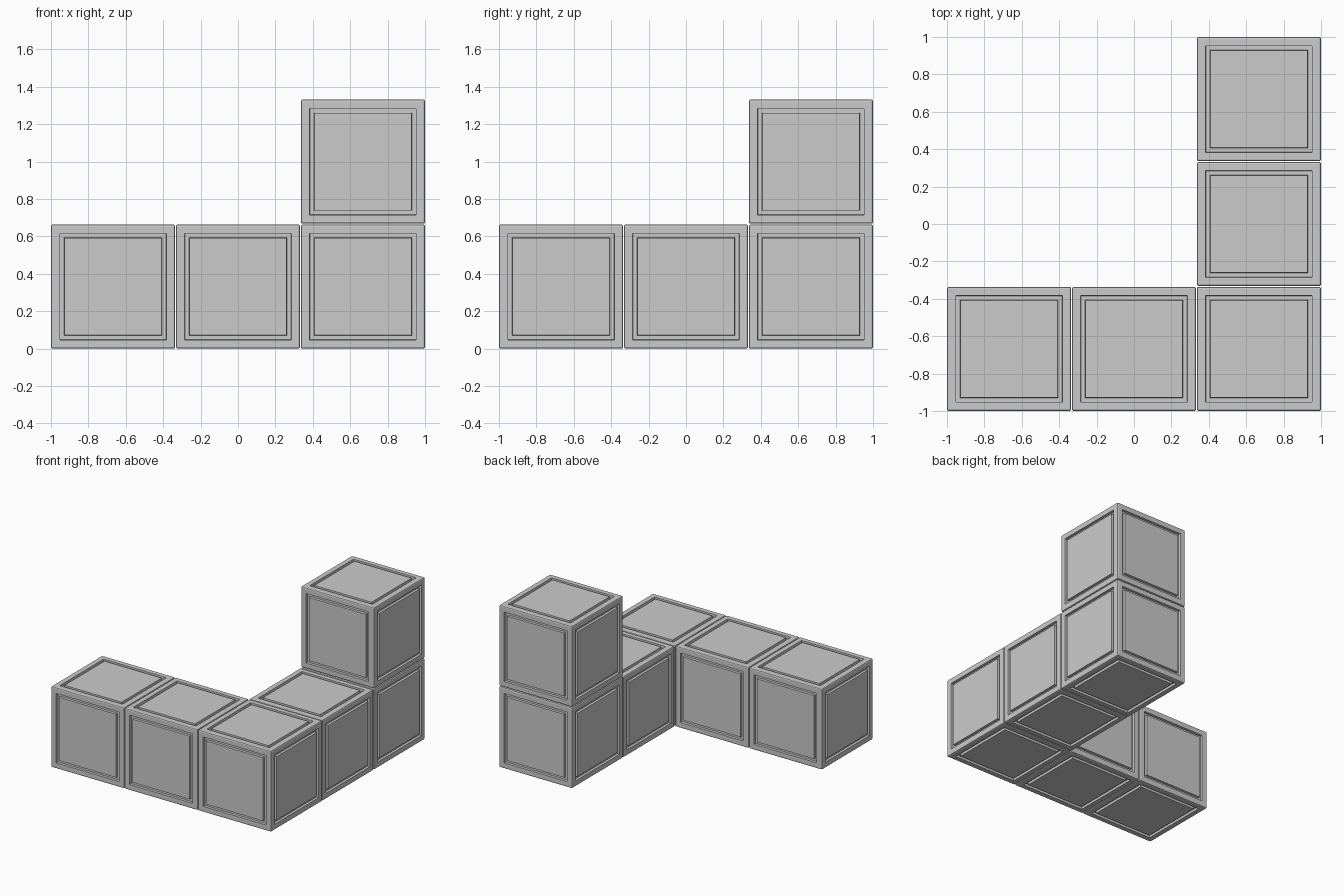
import bpy, bmesh

if "Cube" in bpy.data.objects:
    bpy.data.objects.remove(bpy.data.objects["Cube"])

SIZE, PITCH, BEVEL = 0.664, 0.668, 0.01


def block_mesh():
    # Cube with softened edges and a square groove framing each face
    bm = bmesh.new()
    bmesh.ops.create_cube(bm, size=SIZE)
    bmesh.ops.bevel(bm, geom=bm.edges[:], offset=BEVEL, segments=2,
                    profile=0.5, affect='EDGES')
    panels = [f for f in bm.faces if f.calc_area() > 0.1]
    # border, groove wall down, groove floor, groove wall up
    for width, depth in ((0.037, 0), (0.001, -0.02), (0.023, 0), (0.001, 0.02)):
        bmesh.ops.inset_individual(bm, faces=panels, thickness=width,
                                   depth=depth, use_even_offset=True)
    bmesh.ops.recalc_face_normals(bm, faces=bm.faces[:])
    me = bpy.data.meshes.new("block")
    bm.to_mesh(me)
    bm.free()
    return me


# Blocks laid out on a cubic lattice
mesh = block_mesh()
layout = {
    "front_left_block": (-1, -1, 0),
    "front_middle_block": (0, -1, 0),
    "corner_block": (1, -1, 0),
    "right_middle_block": (1, 0, 0),
    "back_block": (1, 1, 0),
    "upper_block": (1, 1, 1),
}
for name, (i, j, k) in layout.items():
    ob = bpy.data.objects.new(name, mesh)
    ob.location = (i * PITCH, j * PITCH, k * PITCH + SIZE / 2)
    bpy.context.collection.objects.link(ob)
